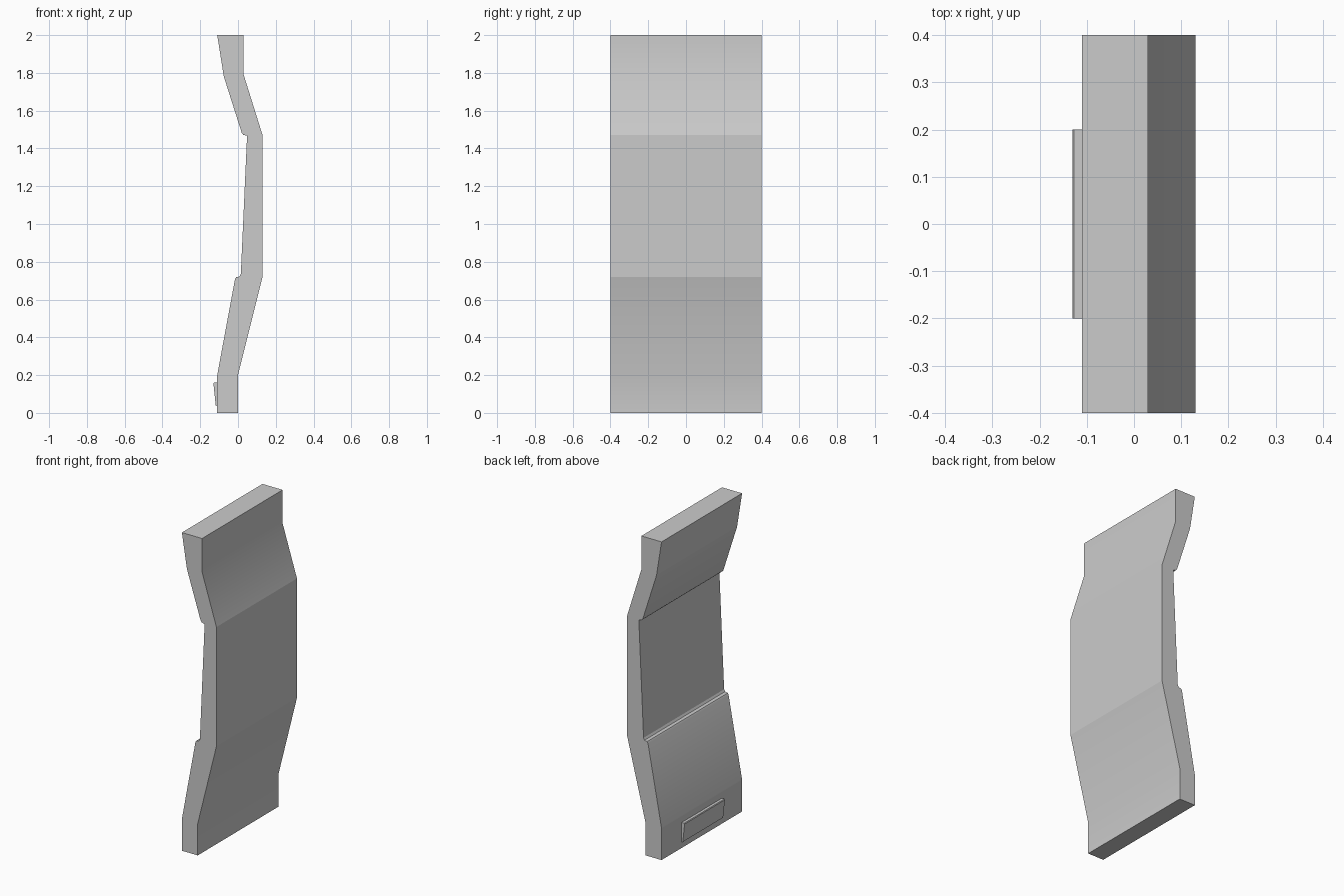
import bpy, bmesh, math

if "Cube" in bpy.data.objects:
    bpy.data.objects.remove(bpy.data.objects["Cube"])


def extrude_profile(name, points, half_width, hard_points=()):
    """Extrude an x-z outline across y; soft shading on shallow bends only."""
    bm = bmesh.new()
    front = [bm.verts.new((x, -half_width, z)) for x, z in points]
    back = [bm.verts.new((x, half_width, z)) for x, z in points]
    n = len(points)
    bm.faces.new(front)
    bm.faces.new(back[::-1])
    for i in range(n):
        j = (i + 1) % n
        bm.faces.new((front[i], back[i], back[j], front[j]))
    bmesh.ops.recalc_face_normals(bm, faces=bm.faces[:])
    for f in bm.faces:
        f.smooth = True
    for e in bm.edges:
        e.smooth = e.calc_face_angle(0) < math.radians(25)
    for i in hard_points:
        bm.edges.get((front[i], back[i])).smooth = False
    mesh = bpy.data.meshes.new(name)
    bm.to_mesh(mesh)
    bm.free()
    obj = bpy.data.objects.new(name, mesh)
    bpy.context.collection.objects.link(obj)
    return obj


# Curved slab: outer face upwards, then the stepped inner face downwards
slab = [
    (0.0, 0.0), (0.0, 0.20), (0.13, 0.72), (0.13, 1.47), (0.03, 1.79), (0.03, 2.0),
    (-0.11, 2.0), (-0.075, 1.78), (0.02, 1.482), (0.028, 1.472), (0.048, 1.467),
    (0.015, 0.735), (0.008, 0.722), (-0.01, 0.718), (-0.016, 0.708),
    (-0.11, 0.20), (-0.11, 0.0),
]
extrude_profile("curved_panel", slab, 0.4, hard_points=(2, 3, 7, 15))

# Small tapered plate on the lower inner face
plate = [(-0.105, 0.16), (-0.127, 0.16), (-0.13, 0.155), (-0.118, 0.04), (-0.105, 0.033)]
extrude_profile("lower_plate", plate, 0.2, hard_points=range(5))
